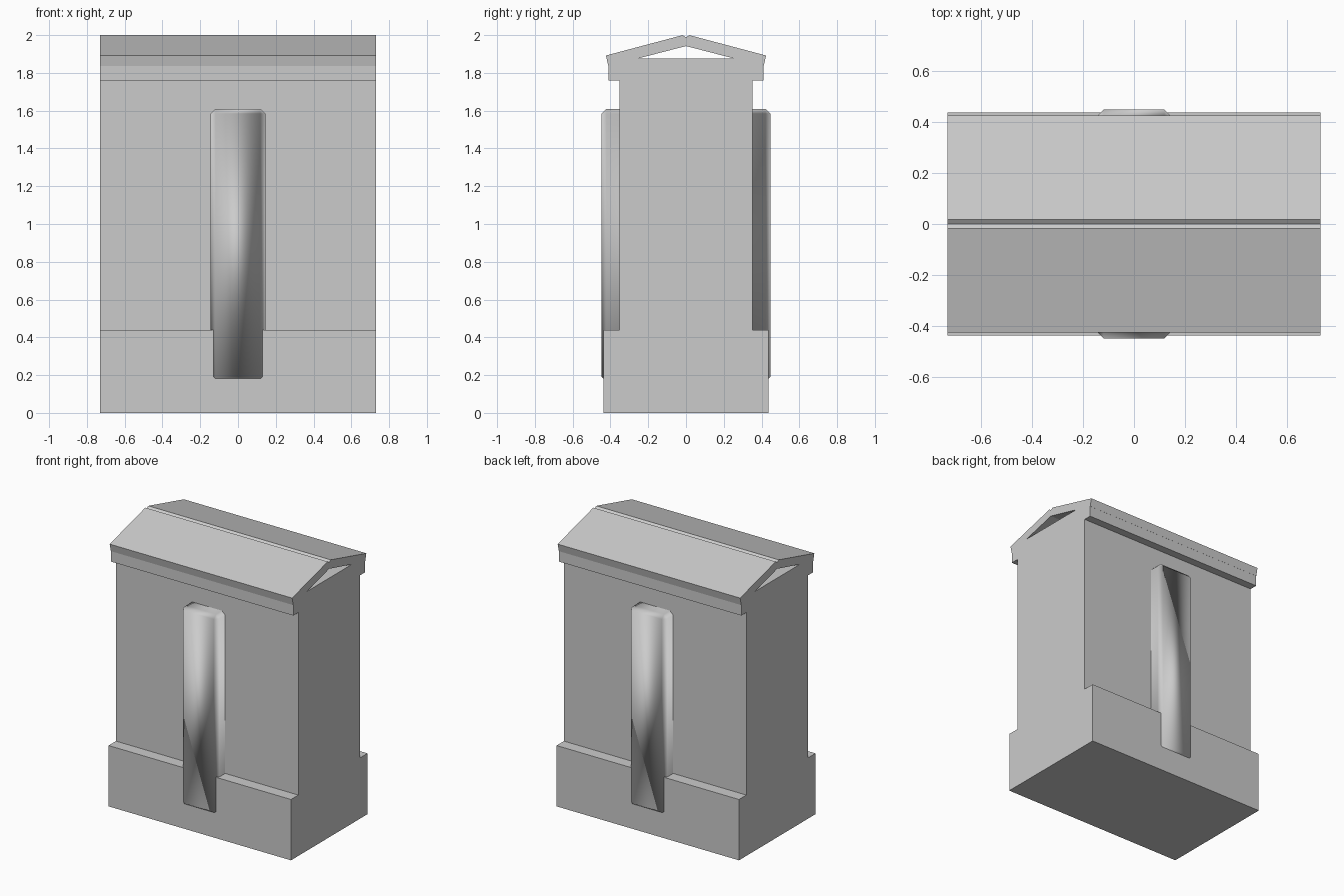
import bpy, math

if "Cube" in bpy.data.objects:
    bpy.data.objects.remove(bpy.data.objects["Cube"])

HALF_X = 0.73


def extrude_profile(name, pts):
    """Extrude a closed (y, z) outline along x."""
    n = len(pts)
    verts = [(x, y, z) for x in (-HALF_X, HALF_X) for y, z in pts]
    faces = [tuple(range(n))[::-1], tuple(range(n, 2 * n))]
    faces += [(i, (i + 1) % n, (i + 1) % n + n, i + n) for i in range(n)]
    mesh = bpy.data.meshes.new(name)
    mesh.from_pydata(verts, [], faces)
    ob = bpy.data.objects.new(name, mesh)
    bpy.context.collection.objects.link(ob)
    return ob


def slab(name, half_y, z0, z1):
    return extrude_profile(name, [(-half_y, z0), (half_y, z0), (half_y, z1), (-half_y, z1)])


# Plinth, main block and cornice
slab("plinth", 0.437, 0.0, 0.44)
slab("main_block", 0.353, 0.44, 1.76)
slab("cornice", 0.41, 1.76, 1.875)

# Gabled roof: two sloping panels with a shallow ridge groove, open triangle below
right = [(0.017, 2.0), (0.424, 1.892), (0.411, 1.836), (0.0, 1.942)]
left = [(-y, z) for y, z in reversed(right[:3])]
extrude_profile("roof", ([(0.0, 1.988)] + right + left)[::-1])

# Chamfered pilaster passing through the block, showing on front and back
z0, z1 = 0.165, 1.61
bpy.ops.mesh.primitive_cube_add(size=1, location=(0, 0, (z0 + z1) / 2))
pilaster = bpy.context.object
pilaster.name = "pilaster"
pilaster.scale = (0.29, 0.894, z1 - z0)
bpy.ops.object.transform_apply(location=False, rotation=False, scale=True)
bevel = pilaster.modifiers.new("chamfer", 'BEVEL')
bevel.width = 0.026
bevel.segments = 1
bevel.harden_normals = True
bpy.ops.object.modifier_apply(modifier=bevel.name)
bpy.ops.object.shade_smooth_by_angle(angle=math.radians(50))
